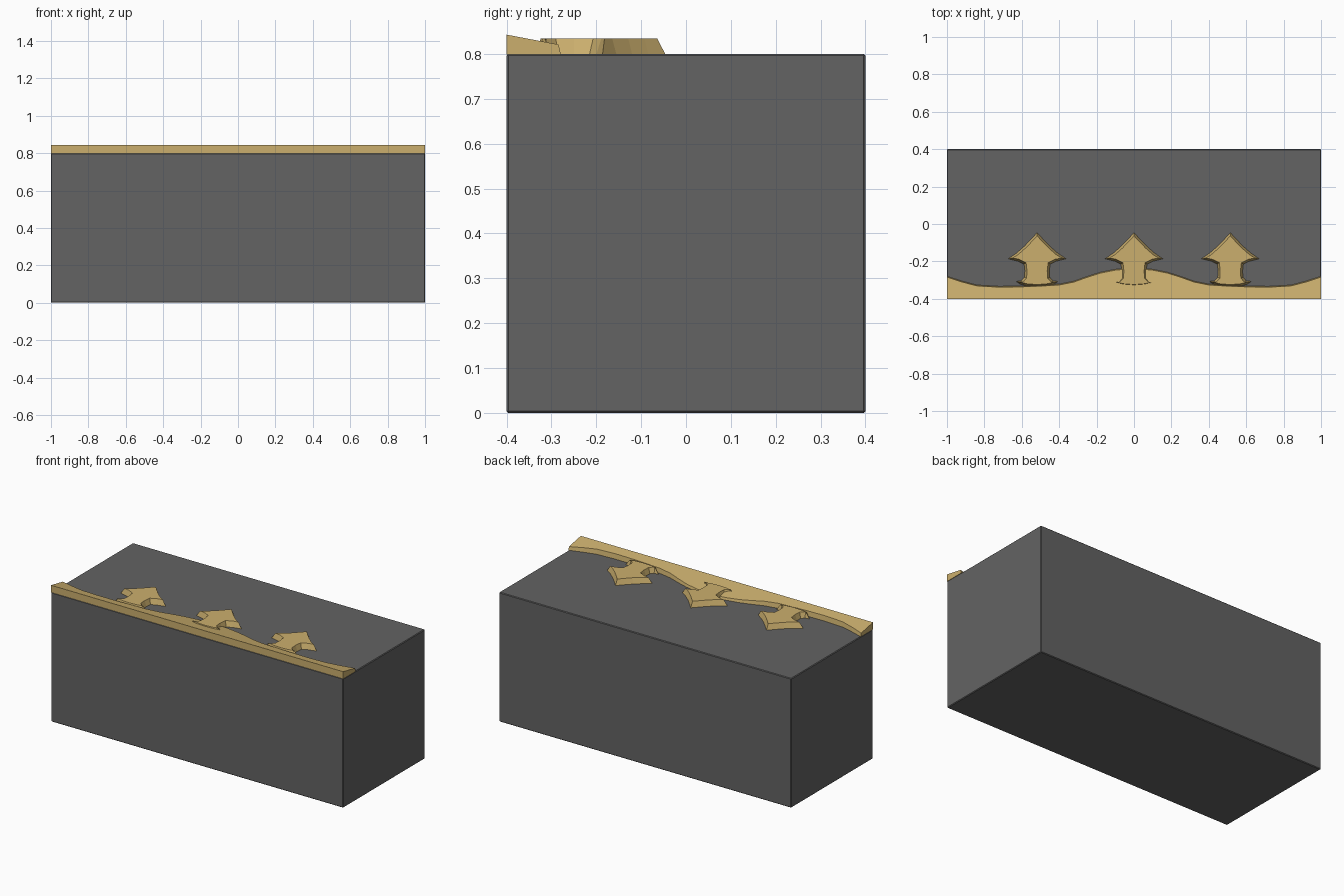
import bpy, bmesh
from mathutils import Vector

if "Cube" in bpy.data.objects:
    bpy.data.objects.remove(bpy.data.objects["Cube"])


def material(name, rgb):
    m = bpy.data.materials.new(name)
    m.diffuse_color = (*rgb, 1)
    m.use_nodes = True
    m.node_tree.nodes["Principled BSDF"].inputs["Base Color"].default_value = m.diffuse_color
    return m


GREY = material("dark grey", (0.125, 0.125, 0.125))
GOLD = material("gold", (0.60, 0.43, 0.155))


def make_object(name, bm, mat):
    bmesh.ops.recalc_face_normals(bm, faces=bm.faces)
    me = bpy.data.meshes.new(name)
    bm.to_mesh(me)
    bm.free()
    me.materials.append(mat)
    ob = bpy.data.objects.new(name, me)
    bpy.context.collection.objects.link(ob)
    return ob


def prism(bottom, top):
    """Closed solid between two matching loops of points."""
    bm = bmesh.new()
    lo = [bm.verts.new(p) for p in bottom]
    hi = [bm.verts.new(p) for p in top]
    bm.faces.new(lo)
    bm.faces.new(hi)
    n = len(lo)
    for i in range(n):
        j = (i + 1) % n
        bm.faces.new((lo[i], lo[j], hi[j], hi[i]))
    return bm


def inset_loop(pts, d):
    """Offset a counter-clockwise 2D outline inwards by d."""
    out = []
    for i, p in enumerate(pts):
        a = (p - pts[i - 1]).normalized()
        b = (pts[(i + 1) % len(pts)] - p).normalized()
        na, nb = Vector((-a.y, a.x)), Vector((-b.y, b.x))
        m = (na + nb).normalized()
        out.append(p + m * d / max(m.dot(na), 0.5))
    return out


# Main block with slightly eased edges
bm = bmesh.new()
bmesh.ops.create_cube(bm, size=1)
bmesh.ops.scale(bm, vec=(2, 0.8, 0.8), verts=bm.verts)
bmesh.ops.translate(bm, vec=(0, 0, 0.4), verts=bm.verts)
bmesh.ops.bevel(bm, geom=bm.edges[:], offset=0.004, segments=1, affect='EDGES')
make_object("block", bm, GREY)

# Wavy trim along the front top edge, sloping down to the back
half = [(0.06, -0.238), (0.10, -0.242), (0.18, -0.258), (0.25, -0.28),
        (0.32, -0.305), (0.40, -0.321), (0.50, -0.327), (0.60, -0.331),
        (0.72, -0.333), (0.84, -0.326), (0.92, -0.305), (1.0, -0.279)]
wave = half[::-1] + [(0, -0.236)] + [(-x, y) for x, y in half]


def slope_z(y):
    return 0.843 - 0.19 * (y + 0.4)


low = [(-1, -0.4, 0.799), (1, -0.4, 0.799)] + [(x, y, 0.799) for x, y in wave]
high = [(-1, -0.4, 0.843), (1, -0.4, 0.843)]
high += [(x, y - 0.005, slope_z(y - 0.005)) for x, y in wave]
make_object("wavy_trim", prism(low, high), GOLD)

# Three arrow-headed ornaments with sloping sides
side = [(0.06, -0.331), (0.09, -0.322), (0.113, -0.307), (0.085, -0.303),
        (0.068, -0.285), (0.066, -0.25), (0.07, -0.215), (0.10, -0.200),
        (0.155, -0.186), (0.11, -0.155), (0.07, -0.12), (0.035, -0.084)]
outline = [(0, -0.336)] + side + [(0, -0.046)] + [(-x, y) for x, y in side[::-1]]
outer = [Vector(p) for p in outline]
inner = inset_loop(outer, 0.012)
for name, cx in (("left", -0.518), ("middle", 0), ("right", 0.515)):
    lo = [(p.x + cx, p.y, 0.799) for p in outer]
    hi = [(p.x + cx, p.y, 0.834) for p in inner]
    make_object("ornament_" + name, prism(lo, hi), GOLD)
